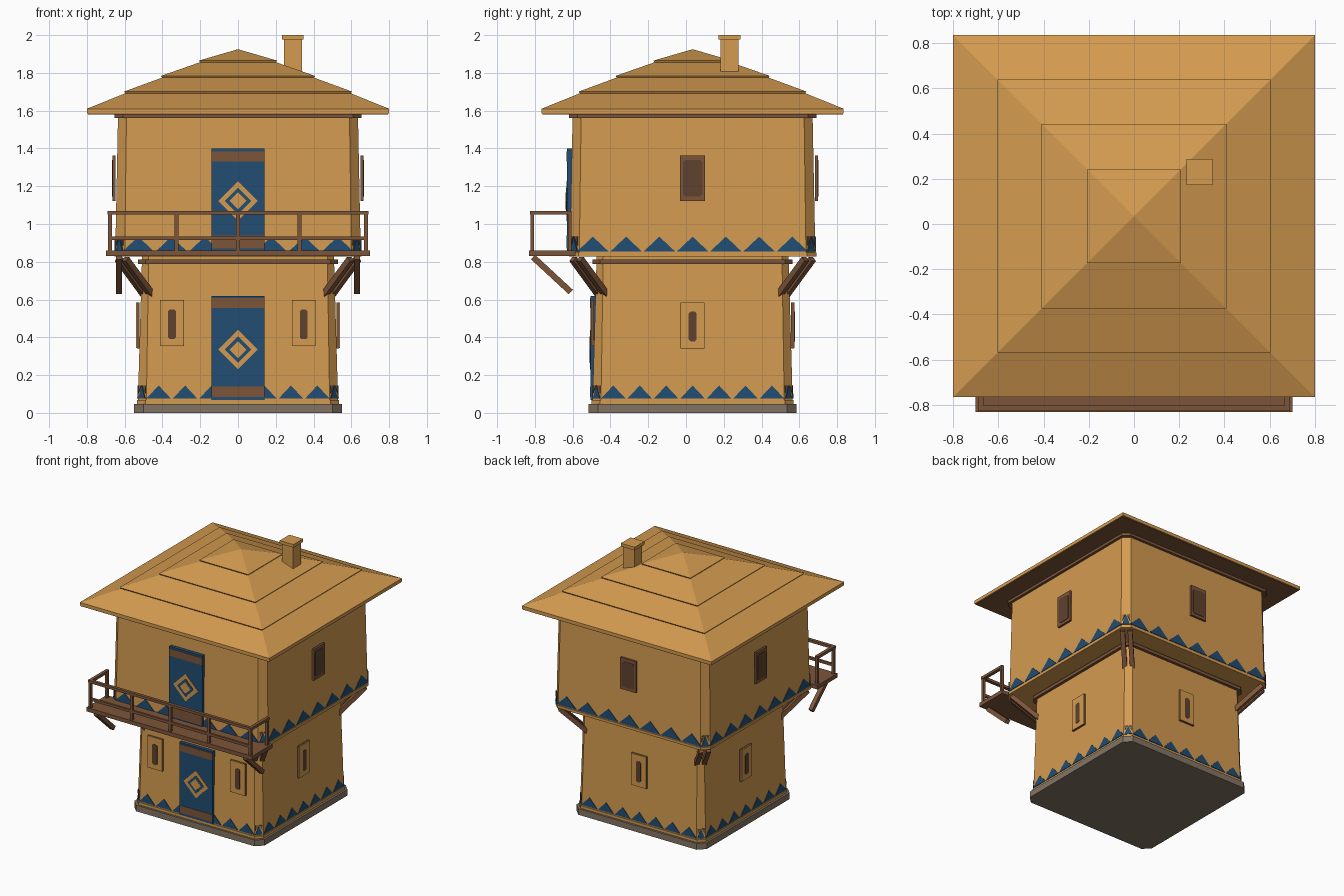
import bpy, bmesh, math
from mathutils import Vector, Matrix

if "Cube" in bpy.data.objects:
    bpy.data.objects.remove(bpy.data.objects["Cube"])

CY = 0.035  # tower axis in y


def material(name, r, g, b):
    m = bpy.data.materials.new(name)
    lin = [((c / 255 + 0.055) / 1.055) ** 2.4 for c in (r, g, b)]
    m.diffuse_color = (*lin, 1)
    m.use_nodes = True
    m.node_tree.nodes["Principled BSDF"].inputs["Base Color"].default_value = m.diffuse_color
    return m


GOLD = material("ochre plaster", 212, 155, 80)
BLUE = material("painted blue", 33, 77, 114)
BROWN = material("wood brown", 125, 85, 58)
DARK = material("dark wood", 95, 66, 47)
GREY = material("foundation stone", 132, 116, 99)


def finish(name, bm, mat):
    bmesh.ops.recalc_face_normals(bm, faces=bm.faces)
    me = bpy.data.meshes.new(name)
    bm.to_mesh(me)
    bm.free()
    me.materials.append(mat)
    ob = bpy.data.objects.new(name, me)
    bpy.context.collection.objects.link(ob)
    return ob


def loft(name, rings, mat):
    """Square rings (z, half width, corner chamfer) stacked into a solid."""
    bm = bmesh.new()
    prev = None
    for i, (z, h, c) in enumerate(rings):
        quad = [(h - c, -h), (h, c - h)] if c else [(h, -h)]
        pts = []
        for k in range(4):
            for x, y in quad:
                for _ in range(k):
                    x, y = -y, x
                pts.append((x, y + CY, z))
        ring = [bm.verts.new(p) for p in pts]
        n = len(ring)
        if prev:
            for j in range(n):
                bm.faces.new((prev[j], prev[(j + 1) % n], ring[(j + 1) % n], ring[j]))
        else:
            bm.faces.new(ring)
        prev = ring
    bm.faces.new(prev)
    bmesh.ops.remove_doubles(bm, verts=bm.verts, dist=1e-5)
    return finish(name, bm, mat)


def plates(name, polys, dist, thick, quarter, mat):
    """Flat (u, z) outlines set on a wall; dist(z) is the outer face's distance from the axis."""
    bm = bmesh.new()
    rot = Matrix.Rotation(quarter * math.pi / 2, 3, 'Z')
    d = dist if callable(dist) else (lambda z: dist)
    for poly in polys:
        a, b = [[bm.verts.new(rot @ Vector((u, -d(z) + t, z)) + Vector((0, CY, 0)))
                 for u, z in poly] for t in (0, thick)]
        n = len(poly)
        bm.faces.new(a)
        bm.faces.new(b[::-1])
        for j in range(n):
            bm.faces.new((a[j], b[j], b[(j + 1) % n], a[(j + 1) % n]))
    return finish(name, bm, mat)


def rect(u0, u1, z0, z1, c=0):
    if not c:
        return [(u0, z0), (u1, z0), (u1, z1), (u0, z1)]
    return [(u0 + c, z0), (u1 - c, z0), (u1, z0 + c), (u1, z1 - c),
            (u1 - c, z1), (u0 + c, z1), (u0, z1 - c), (u0, z0 + c)]


def diamond(z, r):
    return [(0, z - r), (r, z), (0, z + r), (-r, z)]


def boxes(name, bounds, mat):
    bm = bmesh.new()
    for x0, x1, y0, y1, z0, z1 in bounds:
        m = Matrix.LocRotScale(((x0 + x1) / 2, (y0 + y1) / 2, (z0 + z1) / 2), None,
                               (x1 - x0, y1 - y0, z1 - z0))
        bmesh.ops.create_cube(bm, size=1, matrix=m)
    return finish(name, bm, mat)


def beams(name, pairs, w, mat):
    bm = bmesh.new()
    for a, b in pairs:
        a, b = Vector(a), Vector(b)
        v = b - a
        m = Matrix.LocRotScale((a + b) / 2, v.to_track_quat('Z', 'Y'), (w, w, v.length))
        bmesh.ops.create_cube(bm, size=1, matrix=m)
    return finish(name, bm, mat)


# foundation, lower storey, upper storey and their trims
loft("foundation", [(0, .55, .05), (.047, .55, .05)], GREY)
loft("lower_trim", [(.047, .535, .045), (.067, .535, .045)], GOLD)
loft("lower_wall", [(.06, .53, .045), (.83, .508, .035)], GOLD)
loft("lower_wood_band", [(.787, .53, .04), (.811, .53, .04)], BROWN)
loft("upper_trim", [(.828, .655, .05), (.848, .655, .05)], GOLD)
loft("upper_wall", [(.84, .65, .05), (1.585, .635, .045)], GOLD)
loft("upper_wood_band", [(1.56, .655, .045), (1.582, .655, .045)], BROWN)


def lower_d(z):
    return .534 - (z - .06) * .0286


def upper_d(z):
    return .654 - (z - .84) * .02


# zigzag friezes on every wall and on the chamfered corners
for label, d, z0, step, h in (("lower", lower_d, .075, .14, .07), ("upper", upper_d, .855, .176, .078)):
    tris = [[((i - .47) * step, z0), ((i + .47) * step, z0), (i * step, z0 + h)] for i in range(-3, 4)]
    for k in range(4):
        plates(f"{label}_zigzag_{k}", tris, d, .008, k, BLUE)
        corner = lambda z: d(z) * math.sqrt(2) - .032
        plates(f"{label}_corner_blue_{k}", [[(-.026, z0), (.026, z0), (0, z0 + h)]],
               corner, .008, k + .5, BLUE)
        plates(f"{label}_corner_brown_{k}", [[(-.026, z0 + h), (-.026, z0 + .03), (-.005, z0 + h)],
                                             [(.026, z0 + h), (.005, z0 + h), (.026, z0 + .03)]],
               corner, .008, k + .5, BROWN)

# doors with brown bands and a diamond emblem
for label, d, z0, z1, bands, zc in (
        ("lower", .54, .067, .62, ((.085, .14), (.555, .608)), .335),
        ("upper", .665, .86, 1.40, ((.87, .94), (1.33, 1.385)), 1.122)):
    plates(f"{label}_door", [rect(-.14, .14, z0, z1)], d, .03, 0, BLUE)
    plates(f"{label}_door_bands", [rect(-.14, .14, *b) for b in bands], d + .003, .004, 0, BROWN)
    plates(f"{label}_door_diamond", [diamond(zc, .105)], d + .003, .004, 0, GOLD)
    plates(f"{label}_door_diamond_gap", [diamond(zc, .07)], d + .005, .003, 0, BLUE)
    plates(f"{label}_door_diamond_core", [diamond(zc, .045)], d + .007, .003, 0, GOLD)

# slit windows: two beside the lower door, one on each other lower wall
for i, (k, u, dz) in enumerate(((0, -.35, .012), (0, .348, .012), (1, 0, 0), (2, 0, 0), (3, 0, 0))):
    plates(f"slit_frame_{i}", [rect(u - .063, u + .063, .342 + dz, .585 + dz)], .536, .014, k, BROWN)
    plates(f"slit_panel_{i}", [rect(u - .062, u + .062, .343 + dz, .584 + dz)], .539, .004, k, GOLD)
    plates(f"slit_{i}", [rect(u - .021, u + .021, .378 + dz, .536 + dz, .01)], .541, .004, k, DARK)

# upper windows
for k in (1, 2, 3):
    plates(f"window_frame_{k}", [rect(-.066, .066, 1.123, 1.362)], .664, .016, k, BROWN)
    plates(f"window_pane_{k}", [rect(-.052, .052, 1.145, 1.338, .012)], .667, .004, k, DARK)

# paired struts under the overhanging corners
s = math.sqrt(.5)
for i, (sx, sy) in enumerate(((1, 1), (-1, 1), (-1, -1), (1, -1))):
    pairs = []
    for o in (-.026, .026):
        ox, oy = o * s * sx, -o * s * sy
        pairs.append(((.465 * sx + ox, CY + .465 * sy + oy, .61),
                      (.615 * sx + ox, CY + .615 * sy + oy, .815)))
    beams(f"corner_struts_{i}", pairs, .032, BROWN)

# balcony: floor, posts, rails, diagonal supports
boxes("balcony_floor", [(-.70, .70, -.83, -.585, .83, .86)], BROWN)
boxes("balcony_posts", [(x - .01, x + .01, -.824, -.804, .855, 1.06) for x in (-.677, -.325, 0, .325, .677)]
      + [(x - .01, x + .01, -.625, -.605, .855, 1.06) for x in (-.677, .677)], BROWN)
boxes("balcony_rails", [(-.69, .69, -.826, -.802, 1.05, 1.07), (-.68, .68, -.822, -.806, .915, .935),
                        (-.689, -.665, -.805, -.605, 1.05, 1.07), (.665, .689, -.805, -.605, 1.05, 1.07)], BROWN)
beams("balcony_supports", [((x, -.61, .64), (x, -.81, .825)) for x in (-.63, .63)], .032, BROWN)

# stepped hip roof with wooden soffit
loft("roof", [(1.585, .8, 0), (1.61, .8, 0), (1.692, .597, 0), (1.701, .603, 0),
              (1.775, .402, 0), (1.784, .408, 0), (1.856, .202, 0), (1.865, .207, 0),
              (1.925, .001, 0)], GOLD)
loft("roof_soffit", [(1.58, .795, 0), (1.587, .795, 0)], BROWN)

# chimney
boxes("chimney", [(.243, .338, .182, .277, 1.74, 1.98)], GOLD)
boxes("chimney_cap", [(.232, .348, .172, .288, 1.976, 2.0)], GOLD)
